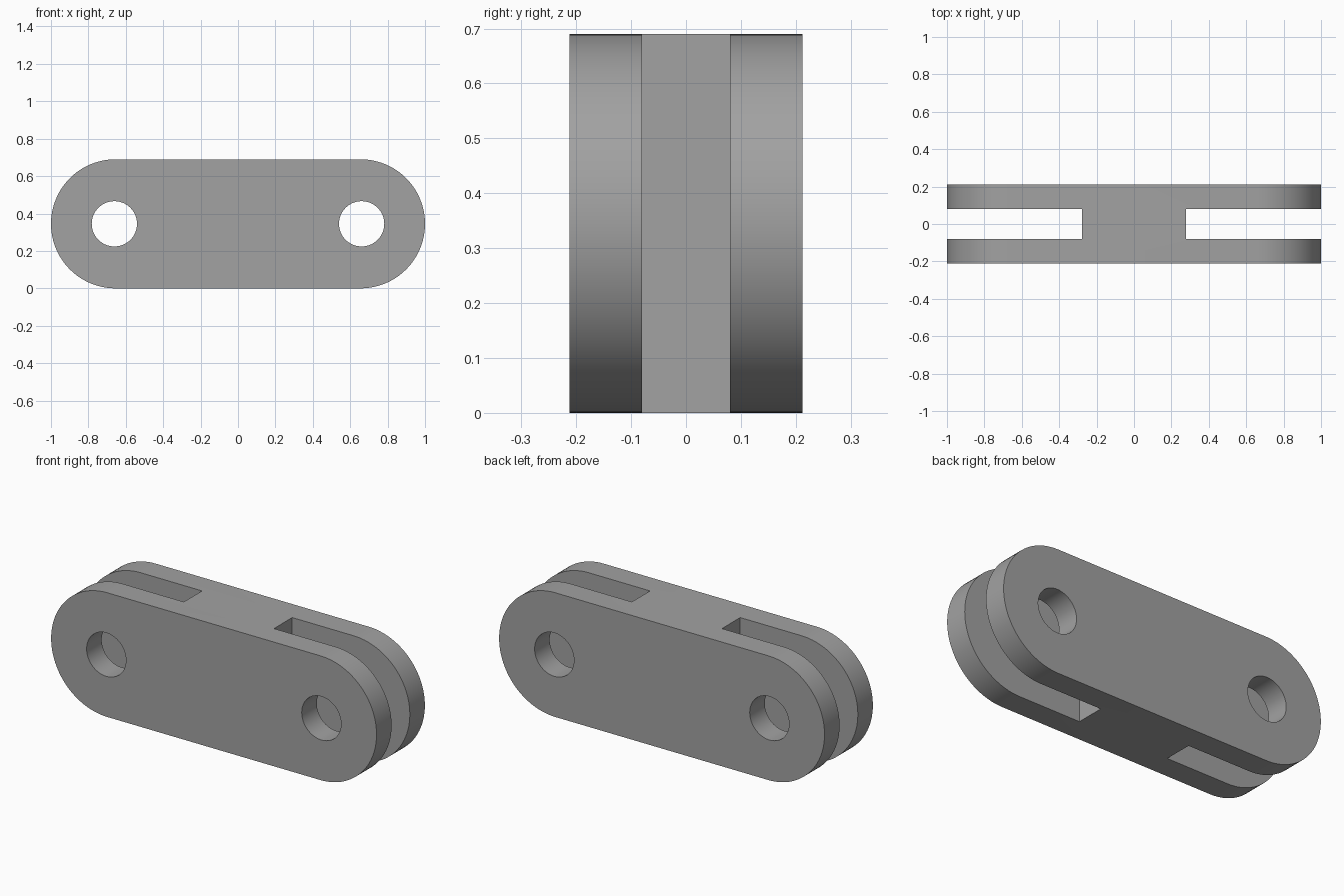
import bpy, bmesh, math

if "Cube" in bpy.data.objects:
    bpy.data.objects.remove(bpy.data.objects["Cube"])

HEIGHT, RADIUS, END_X = 0.69, 0.345, 0.655
HALF_Y, SLOT_HALF_Y, SLOT_X = 0.212, 0.08, 0.277
HOLE_X, HOLE_R = 0.661, 0.121

grey = bpy.data.materials.new("mid grey")
grey.diffuse_color = (0.36, 0.36, 0.36, 1)
grey.use_nodes = True
grey.node_tree.nodes["Principled BSDF"].inputs["Base Color"].default_value = grey.diffuse_color


def prism(name, outline, half_y):
    """Extrude an x-z outline symmetrically along y."""
    bm = bmesh.new()
    face = bm.faces.new([bm.verts.new((x, -half_y, z)) for x, z in outline])
    ext = bmesh.ops.extrude_face_region(bm, geom=[face])
    moved = [v for v in ext["geom"] if isinstance(v, bmesh.types.BMVert)]
    bmesh.ops.translate(bm, verts=moved, vec=(0, 2 * half_y, 0))
    bmesh.ops.recalc_face_normals(bm, faces=bm.faces)
    mesh = bpy.data.meshes.new(name)
    bm.to_mesh(mesh)
    bm.free()
    mesh.materials.append(grey)
    obj = bpy.data.objects.new(name, mesh)
    bpy.context.collection.objects.link(obj)
    return obj


def arc(cx, radius, start, sweep, steps):
    return [(cx + radius * math.cos(start + sweep * i / steps),
             HEIGHT / 2 + radius * math.sin(start + sweep * i / steps))
            for i in range(steps + 1)]


# Round-ended link body
body = prism("link_body",
             arc(END_X, RADIUS, -math.pi / 2, math.pi, 48)
             + arc(-END_X, RADIUS, math.pi / 2, math.pi, 48), HALF_Y)

# Fork slots and pin holes at both ends
cutters = []
for side, label in ((-1, "left"), (1, "right")):
    a, b = side * SLOT_X, side * 1.2
    cutters.append(prism(label + "_slot_cutter",
                         [(a, -0.1), (b, -0.1), (b, 0.8), (a, 0.8)], SLOT_HALF_Y))
    cutters.append(prism(label + "_hole_cutter",
                         arc(side * HOLE_X, HOLE_R, 0, math.tau, 64)[:-1], 0.4))

bpy.context.view_layer.objects.active = body
body.select_set(True)
for cutter in cutters:
    cutter.hide_render = True
    cut = body.modifiers.new(cutter.name, "BOOLEAN")
    cut.operation, cut.solver, cut.object = "DIFFERENCE", "EXACT", cutter
    bpy.ops.object.modifier_apply(modifier=cut.name)
    bpy.data.objects.remove(cutter)

# Smooth rounded walls, crisp edges
bpy.ops.object.shade_smooth_by_angle(angle=math.radians(30))
